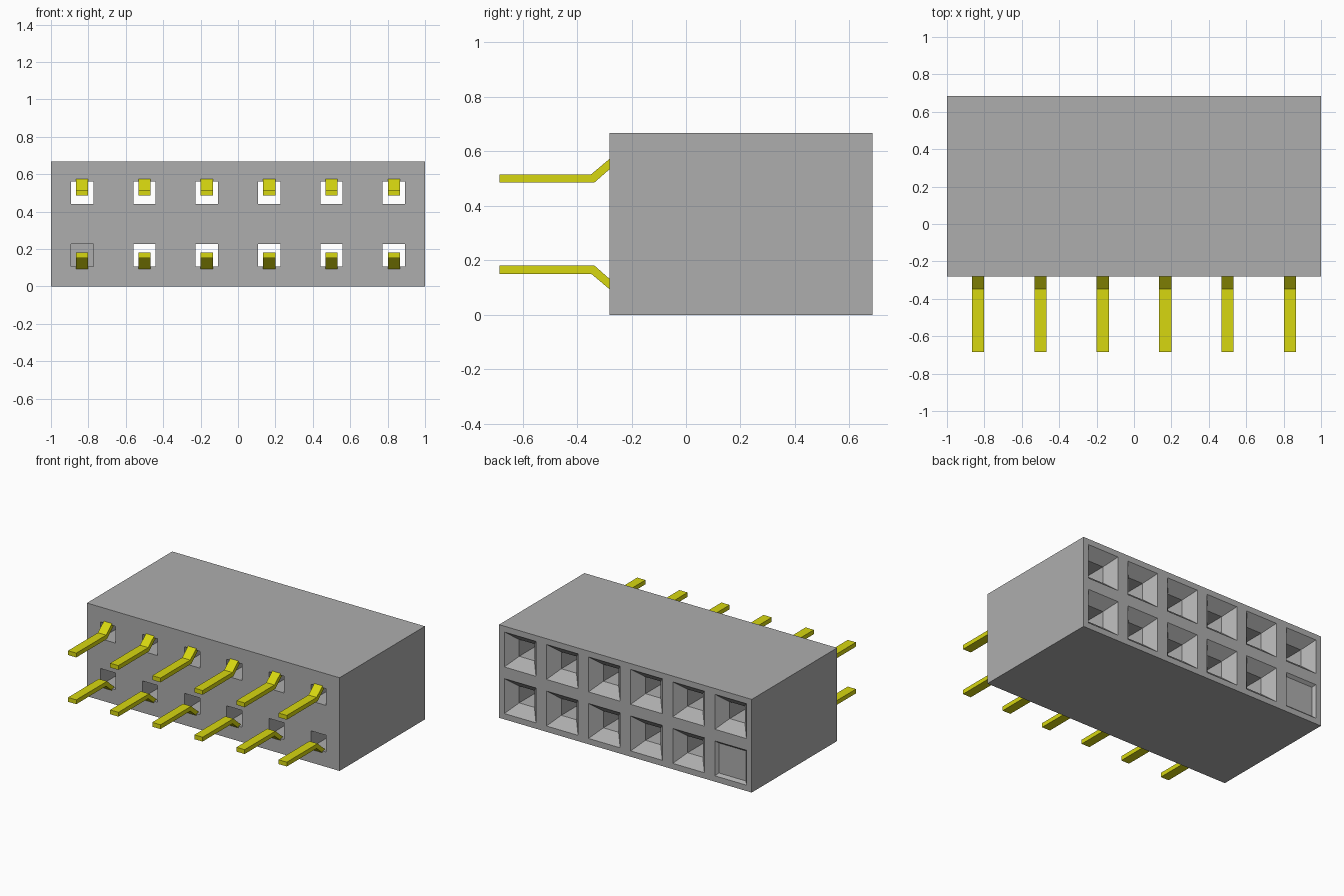
import bpy, bmesh

if "Cube" in bpy.data.objects:
    bpy.data.objects.remove(bpy.data.objects["Cube"], do_unlink=True)

PITCH = 1 / 3
FRONT, BACK = -0.28, 0.685
COLUMNS = [-1 + PITCH * (i + 0.5) for i in range(6)]
ROWS = [PITCH * 0.5, PITCH * 1.5]


def material(name, colour):
    mat = bpy.data.materials.new(name)
    mat.use_nodes = True
    mat.diffuse_color = colour
    mat.node_tree.nodes["Principled BSDF"].inputs["Base Color"].default_value = colour
    return mat


def finish(name, bm, mat):
    bmesh.ops.recalc_face_normals(bm, faces=bm.faces[:])
    mesh = bpy.data.meshes.new(name)
    bm.to_mesh(mesh)
    bm.free()
    mesh.materials.append(mat)
    obj = bpy.data.objects.new(name, mesh)
    bpy.context.collection.objects.link(obj)
    return obj


def loft(bm, cx, cz, rings, cap=False):
    """Join square rings given as (width, y); optionally close the last one."""
    loops = []
    for width, y in rings:
        h = width / 2
        loops.append([bm.verts.new((cx + sx * h, y, cz + sz * h))
                      for sx, sz in ((-1, -1), (1, -1), (1, 1), (-1, 1))])
    for a, b in zip(loops, loops[1:]):
        for i in range(4):
            j = (i + 1) % 4
            bm.faces.new((a[i], a[j], b[j], b[i]))
    if cap:
        bm.faces.new(loops[-1])


grey = material("housing grey", (0.42, 0.42, 0.42, 1))
yellow = material("pin yellow", (0.68, 0.68, 0.005, 1))

# Housing: one cell per contact, with a square bore and a tapered entry
HOLE, MOUTH = 0.12, 0.25
bm = bmesh.new()
for ci, x in enumerate(COLUMNS):
    for ri, z in enumerate(ROWS):
        if ci == 0 and ri == 0:
            # Blocked position: blind bore at the front, shallow recess at the back
            loft(bm, x, z, [(PITCH, FRONT), (HOLE, FRONT), (HOLE, BACK - 0.1)], cap=True)
            loft(bm, x, z, [(PITCH, BACK), (MOUTH, BACK), (MOUTH - 0.035, BACK - 0.02)], cap=True)
        else:
            loft(bm, x, z, [(PITCH, FRONT), (HOLE, FRONT), (HOLE, BACK - 0.075),
                            (MOUTH, BACK), (PITCH, BACK)])
bmesh.ops.remove_doubles(bm, verts=bm.verts[:], dist=0.0005)
# Outer walls between the front and back rims
rim = [e for e in bm.edges if e.is_boundary]
bmesh.ops.bridge_loops(bm, edges=rim)
finish("housing", bm, grey)

# Pins: bent flat profile, mirrored for the lower row
PROFILE = [(-0.685, 0.485), (-0.337, 0.485), (-0.28, 0.535), (-0.25, 0.56),
           (-0.25, 0.598), (-0.28, 0.573), (-0.348, 0.516), (-0.685, 0.516)]
HALF = 0.0325


def pin(name, x, lower):
    bm = bmesh.new()
    verts = [bm.verts.new((x - HALF, y, 2 * PITCH - z if lower else z)) for y, z in PROFILE]
    face = bm.faces.new(verts)
    new = bmesh.ops.extrude_face_region(bm, geom=[face])["geom"]
    bmesh.ops.translate(bm, vec=(2 * HALF, 0, 0),
                        verts=[v for v in new if isinstance(v, bmesh.types.BMVert)])
    finish(name, bm, yellow)


for i, x in enumerate(COLUMNS, 1):
    pin(f"upper_pin_{i}", x, False)
    pin(f"lower_pin_{i}", x, True)
